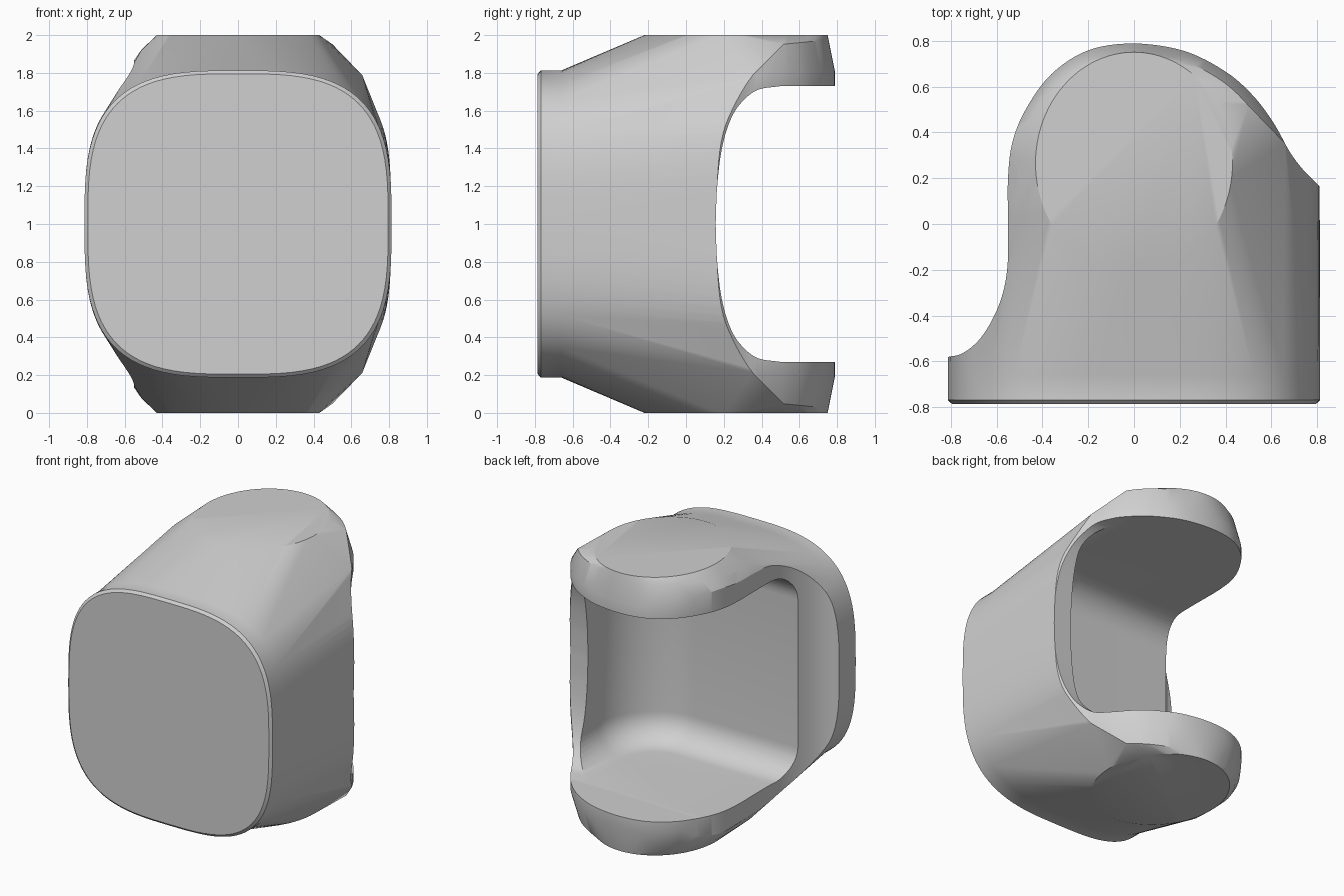
import bpy
import bmesh
from math import sin, cos, pi, copysign, radians
from mathutils import Vector

cube = bpy.data.objects.get("Cube")
if cube:
    bpy.data.objects.remove(cube, do_unlink=True)

GREY = (0.63, 0.63, 0.63, 1)
grey = bpy.data.materials.new("plain_grey")
grey.use_nodes = True
grey.diffuse_color = GREY
grey.node_tree.nodes["Principled BSDF"].inputs["Base Color"].default_value = GREY

N = 96


def angles():
    return [2 * pi * i / N for i in range(N)]


def squircle(y, radius, power):
    """Rounded square ring standing in the XZ plane."""
    def p(v):
        return copysign(abs(v) ** (2 / power), v)
    return [Vector((radius * p(cos(a)), y, 1 + radius * p(sin(a)))) for a in angles()]


def smooth_path(points, steps=6):
    """Catmull-Rom curve through the points."""
    pts = [Vector(p) for p in points]
    pts = [2 * pts[0] - pts[1]] + pts + [2 * pts[-1] - pts[-2]]
    out = []
    for a, b, c, d in zip(pts, pts[1:], pts[2:], pts[3:]):
        for i in range(steps):
            t = i / steps
            out.append(0.5 * (2 * b + (c - a) * t + (2 * a - 5 * b + 4 * c - d) * t * t
                              + (3 * b - a - 3 * c + d) * t ** 3))
    return out + [pts[-2]]


def prism_mesh(points, offset):
    bm = bmesh.new()
    face = bm.faces.new([bm.verts.new(p) for p in points])
    new = bmesh.ops.extrude_face_region(bm, geom=[face])["geom"]
    bmesh.ops.translate(bm, vec=offset, verts=[v for v in new if isinstance(v, bmesh.types.BMVert)])
    bmesh.ops.recalc_face_normals(bm, faces=bm.faces)
    return bm


def finish(name, bm):
    bmesh.ops.recalc_face_normals(bm, faces=bm.faces)
    mesh = bpy.data.meshes.new(name)
    bm.to_mesh(mesh)
    bm.free()
    mesh.materials.append(grey)
    obj = bpy.data.objects.new(name, mesh)
    bpy.context.collection.objects.link(obj)
    return obj


def boolean(target, cutter, operation):
    cutter.hide_render = True
    mod = target.modifiers.new(cutter.name, "BOOLEAN")
    mod.object, mod.operation, mod.solver = cutter, operation, "EXACT"
    bpy.context.view_layer.objects.active = target
    bpy.ops.object.modifier_apply(modifier=mod.name)
    bpy.data.objects.remove(cutter, do_unlink=True)


# Plan outline: shouldered right side, round back, flared left side
plan = smooth_path([
    (0.81, 0.165), (0.74, 0.235), (0.68, 0.315), (0.61, 0.44), (0.52, 0.56),
    (0.4, 0.665), (0.22, 0.755), (0, 0.788), (-0.2, 0.758), (-0.36, 0.655),
    (-0.47, 0.505), (-0.53, 0.36), (-0.55, 0.2), (-0.55, 0), (-0.552, -0.18),
    (-0.575, -0.31), (-0.62, -0.42), (-0.68, -0.51), (-0.75, -0.565), (-0.81, -0.58)])

# End pads: flat oval, a chamfer ring just inside the plan, and the wall top
pads = [Vector((0.43 * cos(a), 0.265 + 0.485 * sin(a), 2)) for a in angles()]
centre = Vector((0, 0.2))
for p in plan:
    back = max(0, (p.y - 0.2) / 0.59)
    if p.y >= 0 and p.x < 0.66:
        pads.append(Vector((p.x, p.y, 1.78 + 0.03 * back)))
    if p.y >= 0 and p.x < 0.55:
        q = centre + (p - centre) * 0.93
        pads.append(Vector((q.x, q.y, 1.92 + 0.055 * back)))

# Body: hull over the rounded front, the side wall and both mirrored pads
bm = bmesh.new()
for p in (squircle(-0.66, 0.813, 3.15) + squircle(0.3, 0.81, 3.8)
          + pads + [Vector((p.x, p.y, 2 - p.z)) for p in pads]):
    bm.verts.new(p)
bmesh.ops.convex_hull(bm, input=bm.verts[:])
bmesh.ops.delete(bm, geom=[v for v in bm.verts if not v.link_faces], context="VERTS")
caps = [f for f in bm.faces if all(abs(v.co.y + 0.66) < 1e-4 for v in f.verts)]
bmesh.ops.delete(bm, geom=caps, context="FACES")

# Front plate with a thin chamfered rim, extruded from the open edge
rim = [e for e in bm.edges if len(e.link_faces) == 1]
for y, scale in ((-0.768, 1.0), (-0.785, 0.978)):
    new = bmesh.ops.extrude_edge_only(bm, edges=rim)["geom"]
    rim = [g for g in new if isinstance(g, bmesh.types.BMEdge)]
    for v in [g for g in new if isinstance(g, bmesh.types.BMVert)]:
        v.co = Vector((v.co.x * scale, y, 1 + (v.co.z - 1) * scale))
bmesh.ops.contextual_create(bm, geom=rim)
body = finish("bracket_body", bm)

# Trim the body to the plan outline
outline = [(p.x, p.y, -0.5) for p in plan]
outline += [(-1, -0.58, -0.5), (-1, -1, -0.5), (1, -1, -0.5), (1, 0.165, -0.5)]
boolean(body, finish("plan_cutter", prism_mesh(outline, (0, 0, 3))), "INTERSECT")

# Rear C-shaped opening, mirrored about mid height
upper = smooth_path([(0.157, 0), (0.165, 0.2), (0.19, 0.4), (0.235, 0.55),
                     (0.295, 0.645), (0.38, 0.71), (0.5, 0.73)])
c_shape = [(-1.5, p.x, 1 + p.y) for p in upper] + [(-1.5, 1.5, 1.73), (-1.5, 1.5, 0.27)]
c_shape += [(-1.5, p.x, 1 - p.y) for p in reversed(upper[1:])]
boolean(body, finish("opening_cutter", prism_mesh(c_shape, (3, 0, 0))), "DIFFERENCE")

# Cavity with a broad rounded corner and filleted floor and ceiling
corner = [-pi / 2 + pi / 2 * i / 24 for i in range(25)]
hollow = [(0.22 + 0.45 * cos(a), 0.05 + 0.45 * sin(a), 0.27) for a in corner]
hollow += [(0.67, 1.5, 0.27), (-1.5, 1.5, 0.27), (-1.5, -0.4, 0.27)]
bm = prism_mesh(hollow, (0, 0, 1.46))
level = [e for e in bm.edges if abs(e.verts[0].co.z - e.verts[1].co.z) < 1e-4]
bmesh.ops.bevel(bm, geom=level, offset=0.2, segments=10, profile=0.5, affect="EDGES")
boolean(body, finish("cavity_cutter", bm), "DIFFERENCE")

# Smooth shading with crisp edges
bpy.ops.object.select_all(action="DESELECT")
body.select_set(True)
bpy.context.view_layer.objects.active = body
bpy.ops.object.shade_smooth_by_angle(angle=radians(28))
